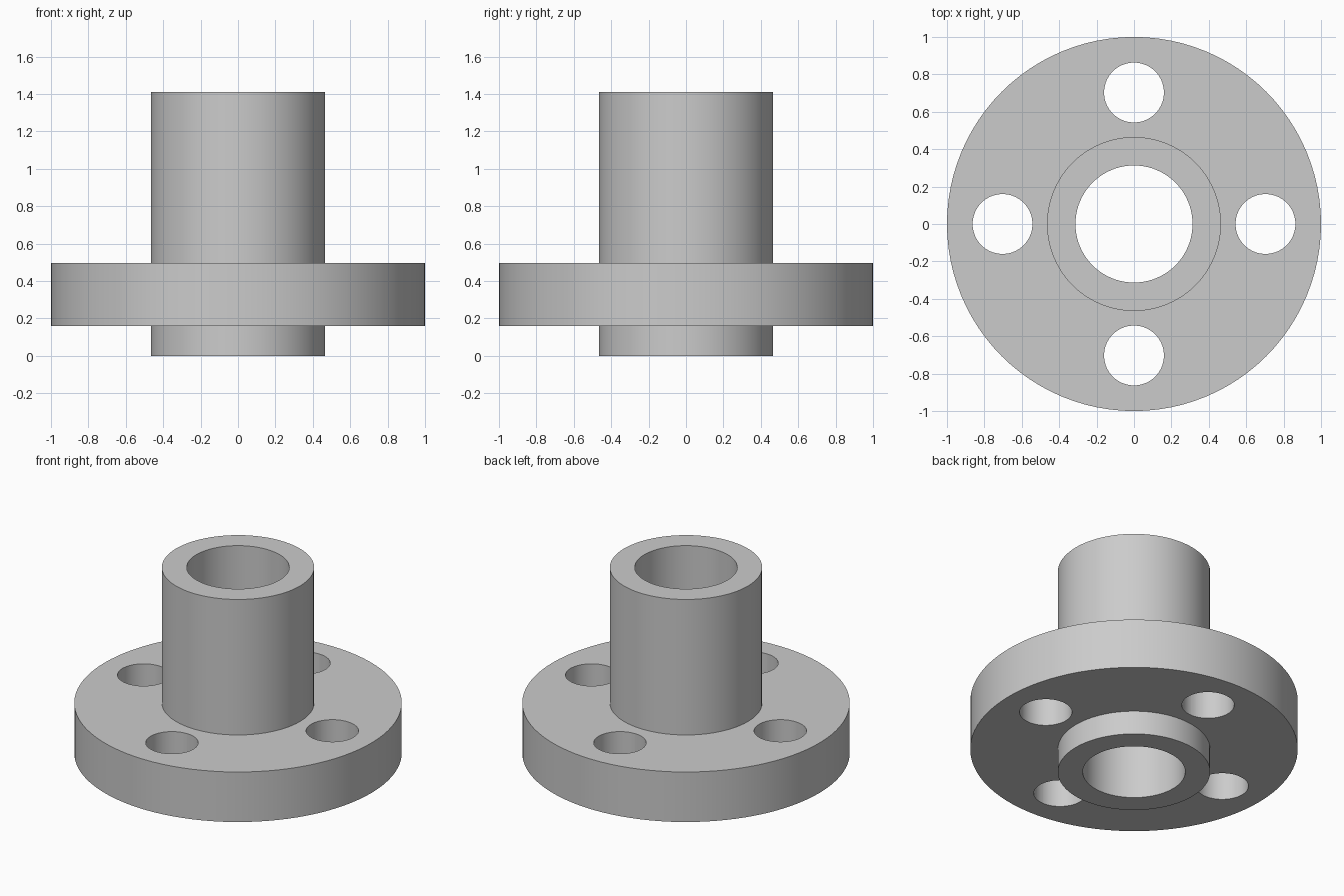
import bpy, bmesh, math
from mathutils import Matrix

if "Cube" in bpy.data.objects:
    bpy.data.objects.remove(bpy.data.objects["Cube"], do_unlink=True)

STEPS = 96
HUB_R, BORE_R, FLANGE_R = 0.465, 0.313, 1.0
FLANGE_LOW, FLANGE_HIGH, TOP = 0.16, 0.497, 1.41
HOLE_R, HOLE_CIRCLE = 0.16, 0.703

# Plain grey metal
metal = bpy.data.materials.new("grey_metal")
metal.use_nodes = True
colour = (0.6, 0.6, 0.6, 1)
metal.diffuse_color = colour
metal.node_tree.nodes["Principled BSDF"].inputs["Base Color"].default_value = colour


def make_object(name, bm):
    bmesh.ops.recalc_face_normals(bm, faces=bm.faces)
    mesh = bpy.data.meshes.new(name)
    bm.to_mesh(mesh)
    bm.free()
    mesh.materials.append(metal)
    obj = bpy.data.objects.new(name, mesh)
    bpy.context.collection.objects.link(obj)
    return obj


# Flanged sleeve: closed section revolved around the z axis
section = [(BORE_R, 0), (HUB_R, 0), (HUB_R, FLANGE_LOW), (FLANGE_R, FLANGE_LOW),
           (FLANGE_R, FLANGE_HIGH), (HUB_R, FLANGE_HIGH), (HUB_R, TOP), (BORE_R, TOP)]
bm = bmesh.new()
verts = [bm.verts.new((r, 0, z)) for r, z in section]
edges = [bm.edges.new((v, verts[i - 1])) for i, v in enumerate(verts)]
bmesh.ops.spin(bm, geom=verts + edges, cent=(0, 0, 0), axis=(0, 0, 1),
               angle=math.tau, steps=STEPS, use_merge=True)
bmesh.ops.remove_doubles(bm, verts=bm.verts, dist=0.0001)
flange = make_object("flanged_sleeve", bm)

# Four bolt holes through the flange
bm = bmesh.new()
for i in range(4):
    place = (Matrix.Rotation(i * math.pi / 2, 4, "Z")
             @ Matrix.Translation((HOLE_CIRCLE, 0, (FLANGE_LOW + FLANGE_HIGH) / 2)))
    bmesh.ops.create_cone(bm, cap_ends=True, segments=64, radius1=HOLE_R,
                          radius2=HOLE_R, depth=0.6, matrix=place)
cutter = make_object("bolt_hole_cutter", bm)
cutter.hide_render = True

cut = flange.modifiers.new("bolt_holes", "BOOLEAN")
cut.operation = "DIFFERENCE"
cut.solver = "EXACT"
cut.object = cutter
bpy.ops.object.select_all(action="DESELECT")
bpy.context.view_layer.objects.active = flange
flange.select_set(True)
bpy.ops.object.modifier_apply(modifier=cut.name)
bpy.data.objects.remove(cutter, do_unlink=True)

# Smooth round walls, sharp rims
bpy.ops.object.shade_smooth_by_angle(angle=math.radians(30))
